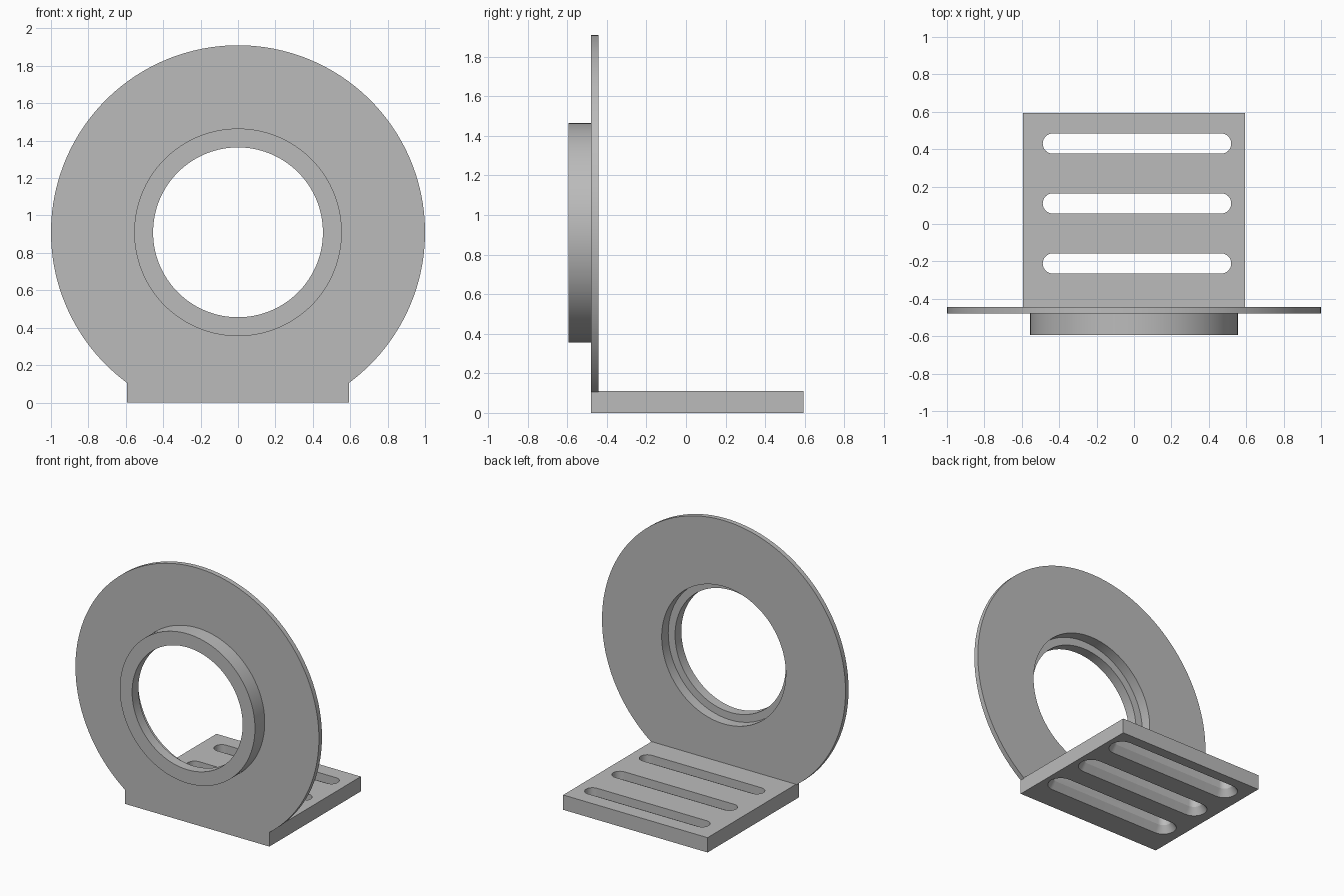
import bpy, bmesh, math
from mathutils import Vector

cube = bpy.data.objects.get("Cube")
if cube:
    bpy.data.objects.remove(cube, do_unlink=True)

# Single grey finish
grey = bpy.data.materials.new("plain_grey")
grey.use_nodes = True
colour = (0.5, 0.5, 0.5, 1)
grey.diffuse_color = colour
grey.node_tree.nodes["Principled BSDF"].inputs["Base Color"].default_value = colour

HALF_W, BACK, FACE = 0.593, 0.594, -0.479   # base half width, rear edge, flange front
BASE_H, AXIS_Z = 0.11, 0.91


def make_object(name, bm):
    bmesh.ops.recalc_face_normals(bm, faces=bm.faces[:])
    mesh = bpy.data.meshes.new(name)
    bm.to_mesh(mesh)
    bm.free()
    mesh.materials.append(grey)
    ob = bpy.data.objects.new(name, mesh)
    bpy.context.collection.objects.link(ob)
    return ob


def loft(bm, rings, closed=False):
    """Skin rings of points; cap the ends, or join last to first."""
    loops = [[bm.verts.new(p) for p in ring] for ring in rings]
    n = len(loops[0])
    pairs = list(zip(loops, loops[1:]))
    if closed:
        pairs.append((loops[-1], loops[0]))
    else:
        bm.faces.new(loops[0])
        bm.faces.new(loops[-1])
    for a, b in pairs:
        for i in range(n):
            j = (i + 1) % n
            bm.faces.new((a[i], a[j], b[j], b[i]))


def circle(r, y, n=160):
    return [(r * math.sin(2 * math.pi * i / n), y,
             AXIS_Z + r * math.cos(2 * math.pi * i / n)) for i in range(n)]


def capsule(cx, cy, length, r, z, n=16):
    """Rounded slot outline along x."""
    pts = []
    for side in (1, -1):
        for i in range(n + 1):
            a = math.pi * (i / n - 0.5)
            pts.append((cx + side * (length / 2 + r * math.cos(a)),
                        cy + side * r * math.sin(a), z))
    return pts


def combine(target, other, operation):
    """Apply a boolean and discard the helper."""
    mod = target.modifiers.new(operation.lower(), "BOOLEAN")
    mod.operation, mod.object, mod.solver = operation, other, "EXACT"
    bpy.context.view_layer.objects.active = target
    bpy.ops.object.modifier_apply(modifier=mod.name)
    bpy.data.objects.remove(other, do_unlink=True)


# Base plate
bm = bmesh.new()
loft(bm, [[(-HALF_W, FACE, z), (HALF_W, FACE, z), (HALF_W, BACK, z), (-HALF_W, BACK, z)]
          for z in (0, BASE_H)])
bracket = make_object("mounting_bracket", bm)

# Round flange with raised collar and stepped bore
profile = [(1, -0.443), (1, FACE), (0.555, FACE), (0.555, -BACK),
           (0.454, -BACK), (0.454, -0.52), (0.51, -0.52), (0.51, -0.443)]
bm = bmesh.new()
loft(bm, [circle(r, y) for r, y in profile], closed=True)
cut = bmesh.ops.bisect_plane(bm, geom=bm.verts[:] + bm.edges[:] + bm.faces[:],
                             plane_co=Vector((0, 0, 0.104)), plane_no=Vector((0, 0, 1)),
                             clear_inner=True)
bmesh.ops.holes_fill(bm, edges=[e for e in bm.edges if e.is_boundary], sides=0)
combine(bracket, make_object("flange", bm), "UNION")

# Three slots, countersunk from below
for y in (0.43, 0.11, -0.211):
    bm = bmesh.new()
    loft(bm, [capsule(0.016, y, 0.9, r, z) for r, z in
              ((0.122, -0.05), (0.088, 0), (0.054, 0.05), (0.054, 0.2))])
    cutter = make_object("slot_cutter", bm)
    cutter.hide_render = True
    combine(bracket, cutter, "DIFFERENCE")

# Smooth rounds, crisp edges
bpy.ops.object.select_all(action="DESELECT")
bracket.select_set(True)
bpy.context.view_layer.objects.active = bracket
bpy.ops.object.shade_smooth_by_angle(angle=math.radians(25))
